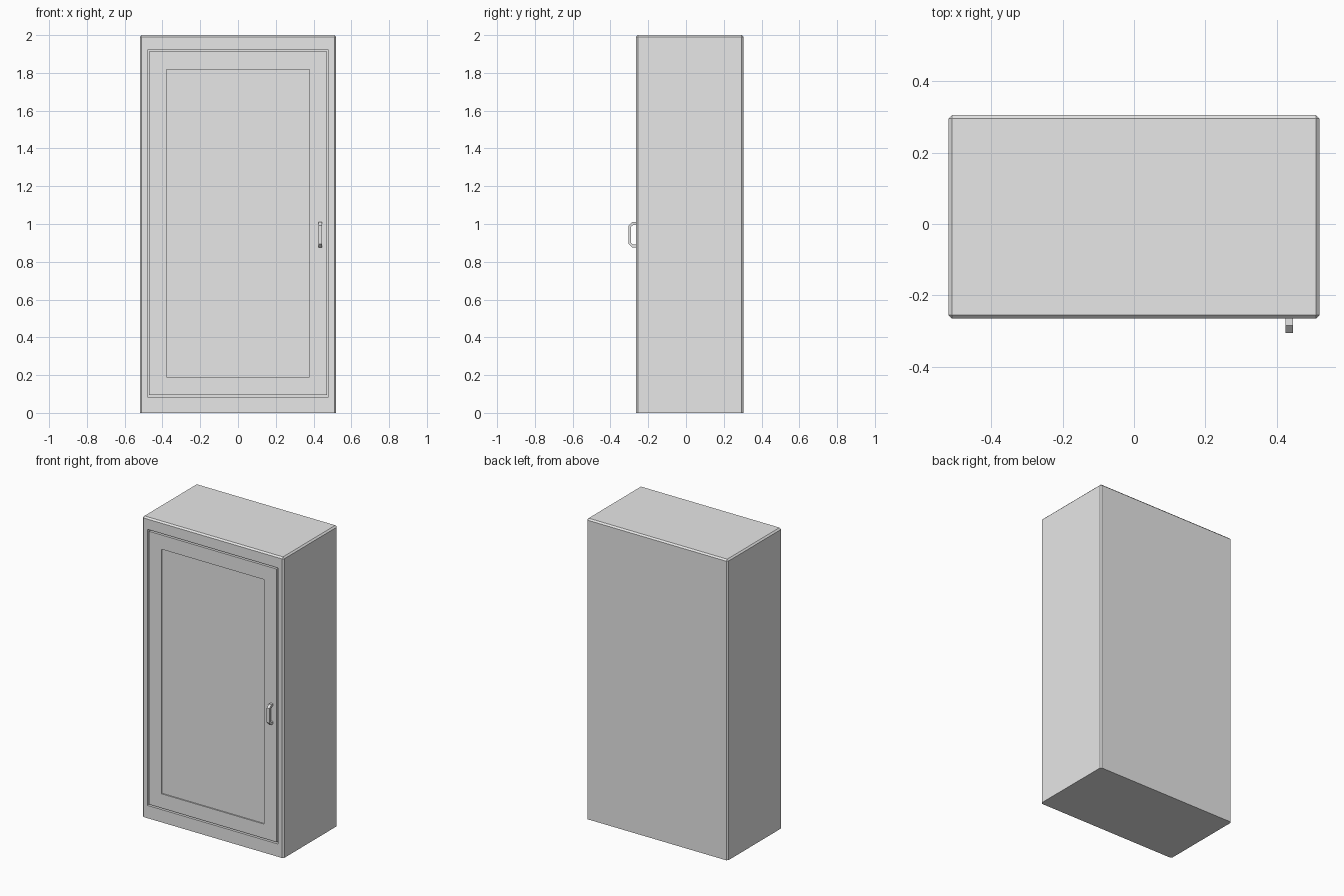
import bpy
import bmesh

if "Cube" in bpy.data.objects:
    bpy.data.objects.remove(bpy.data.objects["Cube"], do_unlink=True)

grey = bpy.data.materials.new("light grey")
grey.use_nodes = True
GREY = (0.8, 0.8, 0.8, 1)
grey.diffuse_color = GREY
grey.node_tree.nodes["Principled BSDF"].inputs["Base Color"].default_value = GREY

FRONT, BACK, HALF_W, HEIGHT, CHAMFER = -0.265, 0.305, 0.52, 2.0, 0.01


def finish(bm, name):
    bmesh.ops.recalc_face_normals(bm, faces=bm.faces)
    mesh = bpy.data.meshes.new(name)
    bm.to_mesh(mesh)
    bm.free()
    mesh.materials.append(grey)
    obj = bpy.data.objects.new(name, mesh)
    bpy.context.collection.objects.link(obj)
    return obj


def rect(bm, half_w, z0, z1, y):
    corners = ((-half_w, z0), (half_w, z0), (half_w, z1), (-half_w, z1))
    return [bm.verts.new((x, y, z)) for x, z in corners]


def bridge(bm, a, b):
    for i in range(4):
        j = (i + 1) % 4
        bm.faces.new((a[i], a[j], b[j], b[i]))


# Cabinet body: a box chamfered on every edge except around the base
bm = bmesh.new()
bmesh.ops.create_cube(bm, size=1)
for v in bm.verts:
    v.co.x *= 2 * HALF_W
    v.co.y = FRONT if v.co.y < 0 else BACK
    v.co.z = HEIGHT if v.co.z > 0 else 0
edges = [e for e in bm.edges if any(v.co.z > 0 for v in e.verts)]
bmesh.ops.bevel(bm, geom=edges, offset=CHAMFER, segments=1, affect='EDGES')

# Front: frame, groove around the door, door border and recessed panel
bm.normal_update()
face = min(bm.faces, key=lambda f: f.calc_center_median().y)
low = sorted(face.verts, key=lambda v: v.co.z)
outline = sorted(low[:2], key=lambda v: v.co.x) + sorted(low[2:], key=lambda v: -v.co.x)
bmesh.ops.delete(bm, geom=[face], context='FACES_ONLY')
steps = (
    (0.48, 0.085, 1.922, 0),
    (0.48, 0.085, 1.922, 0.02),
    (0.47, 0.095, 1.912, 0.02),
    (0.47, 0.095, 1.912, 0),
    (0.378, 0.19, 1.817, 0),
    (0.378, 0.19, 1.817, 0.008),
)
for half_w, z0, z1, depth in steps:
    ring = rect(bm, half_w, z0, z1, FRONT + depth)
    bridge(bm, outline, ring)
    outline = ring
bm.faces.new(outline)
finish(bm, "cabinet_with_door")

# Door handle: a C-shaped bar with cut corners, extruded sideways
MID_Z, X0, X1 = 0.943, 0.425, 0.445
outer = ((FRONT + 0.002, 0.067), (-0.285, 0.067), (-0.305, 0.048))
inner = ((-0.291, 0.042), (-0.28, 0.052), (FRONT + 0.002, 0.052))
half = outer + inner
bm = bmesh.new()


def handle_ring(x, points):
    top = [bm.verts.new((x, y, MID_Z + z)) for y, z in points]
    bottom = [bm.verts.new((x, y, MID_Z - z)) for y, z in reversed(points)]
    return top + bottom


sections = []
for x in (X0, X1):
    sections.append((handle_ring(x, outer), handle_ring(x, inner[::-1])))
(oa, ia), (ob, ib) = sections
for i in range(len(oa) - 1):
    j = i + 1
    bm.faces.new((oa[i], oa[j], ia[j], ia[i]))
    bm.faces.new((ob[i], ob[j], ib[j], ib[i]))
    bm.faces.new((oa[i], oa[j], ob[j], ob[i]))
    bm.faces.new((ia[i], ia[j], ib[j], ib[i]))
for k in (0, -1):
    bm.faces.new((oa[k], ob[k], ib[k], ia[k]))
finish(bm, "door_handle")
